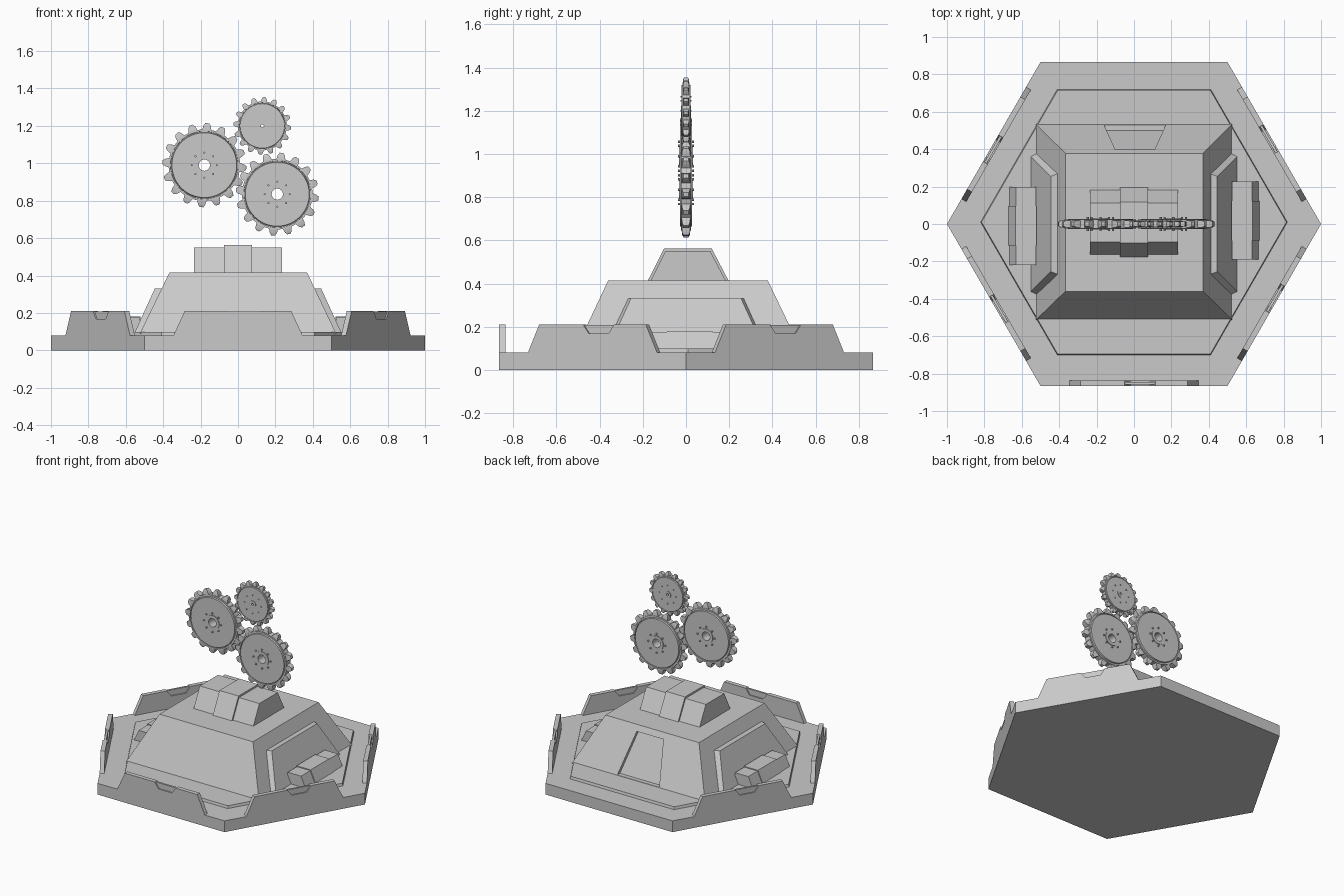
import bpy, bmesh, math
from mathutils import Matrix, Vector

if "Cube" in bpy.data.objects:
    bpy.data.objects.remove(bpy.data.objects["Cube"])

grey = bpy.data.materials.new("stone_grey")
grey.diffuse_color = (0.59, 0.59, 0.59, 1)
grey.use_nodes = True
grey.node_tree.nodes["Principled BSDF"].inputs["Base Color"].default_value = grey.diffuse_color


def finish(bm, name):
    bmesh.ops.recalc_face_normals(bm, faces=bm.faces)
    me = bpy.data.meshes.new(name)
    bm.to_mesh(me)
    bm.free()
    me.materials.append(grey)
    ob = bpy.data.objects.new(name, me)
    bpy.context.collection.objects.link(ob)
    return ob


def loft(bm, sections, matrix=Matrix()):
    """Skin a stack of equal-sized outlines and cap both ends."""
    rings = [[bm.verts.new(matrix @ Vector(p)) for p in s] for s in sections]
    n = len(rings[0])
    for a, b in zip(rings, rings[1:]):
        for i in range(n):
            j = (i + 1) % n
            bm.faces.new((a[i], a[j], b[j], b[i]))
    bm.faces.new(rings[0][::-1])
    bm.faces.new(rings[-1])


def rect(x0, x1, y0, y1, z):
    return [(x0, y0, z), (x1, y0, z), (x1, y1, z), (x0, y1, z)]


def hexagon(r, z, y=0):
    return [(r * math.cos(k * math.pi / 3), y + r * math.sin(k * math.pi / 3), z)
            for k in range(6)]


def solid(name, sections):
    bm = bmesh.new()
    loft(bm, sections)
    return finish(bm, name)


# Hexagonal base and raised floor
solid("base", [hexagon(1, 0), hexagon(1, 0.08)])
solid("floor_slab", [hexagon(0.82, 0.08, 0.01), hexagon(0.815, 0.098, 0.01)])

# Parapets on five edges, each with a shallow notch panel; the back is open
EDGE = math.sqrt(3) / 2
wall = [(-0.345, 0.08), (0.345, 0.08), (0.285, 0.21), (0.115, 0.21),
        (0.085, 0.168), (-0.02, 0.168), (-0.05, 0.21), (-0.285, 0.21)]
panel = [(-0.02, 0.168), (0.085, 0.168), (0.115, 0.208), (-0.05, 0.208)]
for k in (0, 1, 2, 4, 5):
    turn = Matrix.Rotation(k * math.pi / 3, 4, 'Z')
    bm = bmesh.new()
    for outline, y0, y1 in ((wall, 0, 0.03), (panel, 0.008, 0.022)):
        loft(bm, [[(x, y - EDGE, z) for x, z in outline] for y in (y0, y1)], turn)
    finish(bm, f"parapet_{k}")

# Main sloped building with a doorway recess at the back
building = solid("building", [rect(-0.525, 0.525, -0.513, 0.535, 0.09),
                              rect(-0.367, 0.37, -0.36, 0.378, 0.415)])
cutter = solid("door_cutter", [rect(-0.16, 0.17, 0.50, 0.75, 0.1),
                               rect(-0.10, 0.11, 0.372, 0.75, 0.375)])
cutter.hide_render = True
cutter.hide_viewport = True
mod = building.modifiers.new("doorway", 'BOOLEAN')
mod.object = cutter
mod.solver = 'EXACT'

# Side panels lying on the sloped left and right walls
for s, side in ((-1, "left"), (1, "right")):
    low = [(0.50, -0.39), (0.555, -0.365), (0.555, 0.365), (0.50, 0.39)]
    high = [(0.39, -0.275), (0.445, -0.255), (0.445, 0.255), (0.39, 0.275)]
    solid(f"side_panel_{side}", [[(s * x, y, 0.09) for x, y in low],
                                 [(s * x, y, 0.33) for x, y in high]])


# Three-part blocks with a wider, taller middle
def block(name, half, mid, low, high, z0, z1, lift, place):
    bm = bmesh.new()
    for a, b, g in ((-half, -mid, 0), (-mid, mid, lift), (mid, half, 0)):
        loft(bm, [rect(a, b, low[0] - g, low[1] + g, z0),
                  rect(a, b, high[0] - g / 2, high[1] + g / 2, z1 + g)], place)
    return finish(bm, name)


block("roof_block", 0.235, 0.075, (-0.163, 0.183), (-0.095, 0.112),
      0.415, 0.55, 0.013, Matrix())
for s, yc, side in ((-1, -0.01, "left"), (1, 0.018, "right")):
    place = Matrix.Translation((s * 0.59, yc, 0)) @ Matrix.Rotation(s * math.pi / 2, 4, 'Z')
    block(f"side_block_{side}", 0.208, 0.105, (-0.075, 0.07), (-0.04, 0.065),
          0.098, 0.175, 0.006, place)


# Floating gears facing front and back
def gear(name, x, z, r, hub, hole, bolt_r, thick, teeth=16, phase=86):
    bm = bmesh.new()
    place = Matrix.Translation((x, 0, z))
    rim, disc = r * 0.85, r * 0.77
    # Lathed body: hub ring, raised disc, groove, then rim
    half = [(hole, thick * 1.1), (hub, thick * 1.1), (hub, thick * 0.95),
            (disc, thick * 0.95), (disc + r * 0.012, thick * 0.6),
            (disc + r * 0.03, thick * 0.6), (disc + r * 0.035, thick * 0.8), (rim, thick * 0.8)]
    profile = half + [(p, -q) for p, q in reversed(half)]
    n = 48
    rings = []
    for i in range(n):
        a = 2 * math.pi * i / n
        rings.append([bm.verts.new(place @ Vector((p * math.cos(a), q, p * math.sin(a))))
                      for p, q in profile])
    for i in range(n):
        a, b = rings[i], rings[(i + 1) % n]
        for j in range(len(profile)):
            k = (j + 1) % len(profile)
            bm.faces.new((a[j], a[k], b[k], b[j]))
    # Tapered teeth
    for i in range(teeth):
        turn = place @ Matrix.Rotation(-math.radians(phase) - 2 * math.pi * i / teeth, 4, 'Y')
        loft(bm, [[(d * r, sy * t * thick, sz * w * r) for sy, sz in
                   ((-1, -1), (1, -1), (1, 1), (-1, 1))]
                  for d, w, t in ((0.82, 0.115, 0.7), (0.94, 0.085, 0.65), (1.0, 0.045, 0.4))],
             turn)
    # Bolt heads around the hub, running through both faces
    for i in range(8):
        a = math.pi * i / 4
        spot = Matrix.Translation((bolt_r * math.cos(a), 0, bolt_r * math.sin(a)))
        bmesh.ops.create_cone(bm, cap_ends=True, segments=8, radius1=r * 0.025,
                              radius2=r * 0.025, depth=thick * 2.5,
                              matrix=place @ spot @ Matrix.Rotation(math.pi / 2, 4, 'X'))
    ob = finish(bm, name)
    bpy.ops.object.select_all(action='DESELECT')
    ob.select_set(True)
    bpy.context.view_layer.objects.active = ob
    bpy.ops.object.shade_smooth_by_angle(angle=math.radians(30))


gear("gear_left", -0.18, 0.99, 0.225, 0.052, 0.03, 0.067, 0.029)
gear("gear_right", 0.21, 0.835, 0.222, 0.052, 0.03, 0.067, 0.029, phase=84)
gear("gear_top", 0.13, 1.20, 0.154, 0.025, 0.008, 0.065, 0.021)
